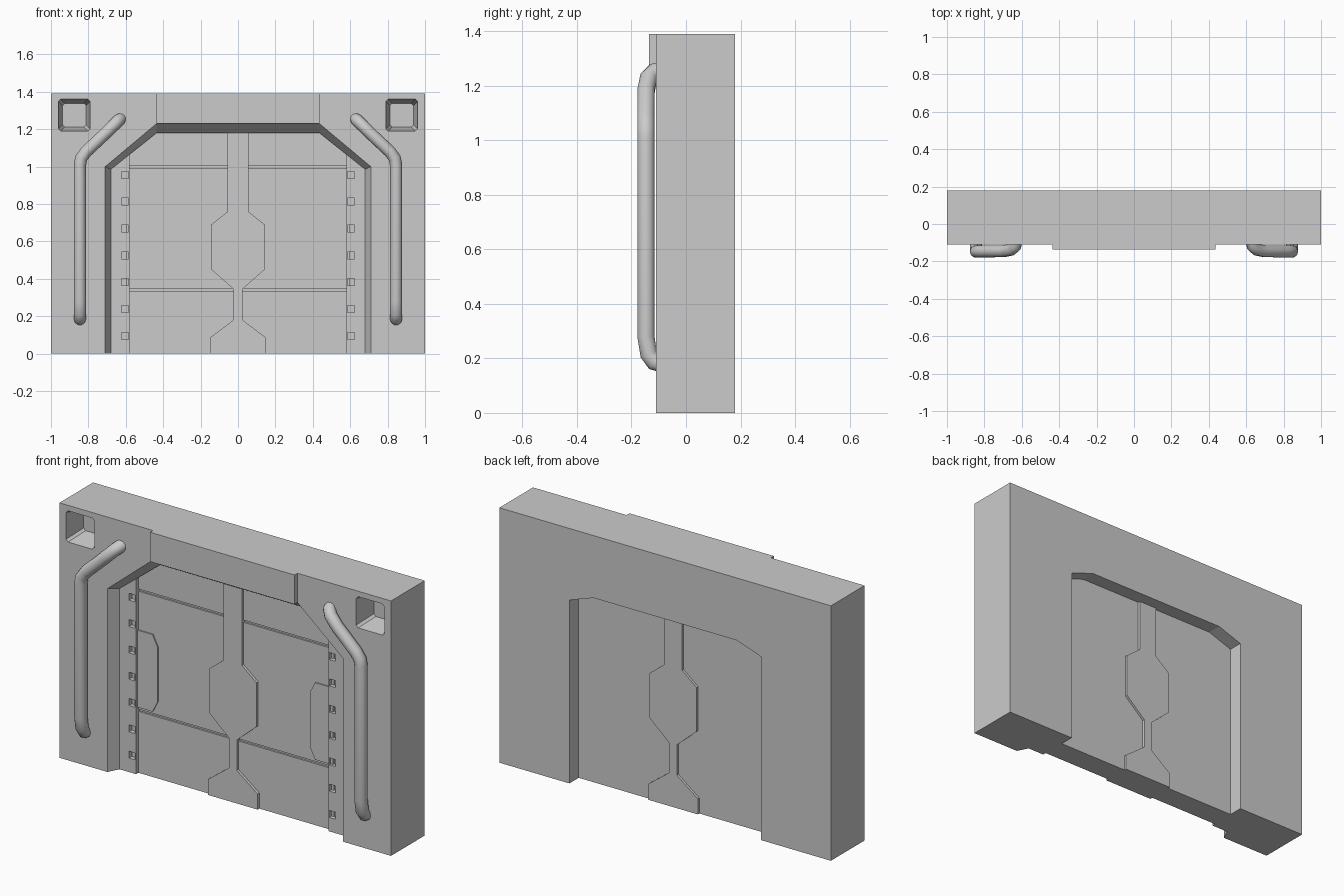
import bpy, bmesh

if "Cube" in bpy.data.objects:
    bpy.data.objects.remove(bpy.data.objects["Cube"])


def make_object(name, verts, faces):
    mesh = bpy.data.meshes.new(name)
    bm = bmesh.new()
    vs = [bm.verts.new(v) for v in verts]
    for f in faces:
        bm.faces.new([vs[i] for i in f])
    bmesh.ops.recalc_face_normals(bm, faces=bm.faces)
    bm.to_mesh(mesh)
    bm.free()
    obj = bpy.data.objects.new(name, mesh)
    bpy.context.collection.objects.link(obj)
    return obj


def loft(name, loops):
    """Join equal-length closed point loops and cap both ends."""
    n = len(loops[0])
    verts = [p for loop in loops for p in loop]
    faces = [list(range(n)), list(range((len(loops) - 1) * n, len(loops) * n))]
    for k in range(len(loops) - 1):
        for i in range(n):
            j = (i + 1) % n
            faces.append([k * n + i, k * n + j, (k + 1) * n + j, (k + 1) * n + i])
    return make_object(name, verts, faces)


def prism(name, profile, y0, y1):
    return loft(name, [[(x, y, z) for x, z in profile] for y in (y0, y1)])


def rect(x0, x1, z0, z1):
    return [(x0, z0), (x1, z0), (x1, z1), (x0, z1)]


def symmetric(half):
    return half + [(-x, z) for x, z in reversed(half)]


def cut(target, cutter):
    cutter.hide_render = True
    cutter.hide_set(True)
    mod = target.modifiers.new(cutter.name, 'BOOLEAN')
    mod.operation = 'DIFFERENCE'
    mod.solver = 'EXACT'
    mod.object = cutter


# Wall frame: cross-section swept around the gateway opening
outer = symmetric([(1, 0), (1, 1.39), (.435, 1.39)])
mouth = symmetric([(.71, 0), (.71, 1.0), (.435, 1.23)])
throat = symmetric([(.68, 0), (.68, .985), (.435, 1.18)])
rear = symmetric([(.577, 0), (.577, 1.0), (.432, 1.05)])
stations = [(outer, -.11), (mouth, -.11), (throat, -.05), (throat, .10),
            (rear, .10), (rear, .18), (outer, .18)]
frame = loft("wall_frame", [[(p[i][0], y, p[i][1]) for p, y in stations]
                            for i in range(6)])

# Raised lintel over the opening
prism("lintel", rect(-.435, .435, 1.23, 1.39), -.135, -.109)

# Door core and three front panels separated by horizontal grooves
prism("door_core", throat, -.02, .10)
prism("door_panel_low", rect(-.6, .6, 0, .335), -.03, -.019)
prism("door_panel_mid", rect(-.6, .6, .347, .99), -.03, -.019)
prism("door_panel_top", symmetric([(.66, 1.002), (.435, 1.18)]), -.03, -.019)

# Central seam piece, proud on both faces
seam = symmetric([(.15, 0), (.15, .085), (.024, .18), (.024, .345), (.143, .45),
                  (.143, .69), (.055, .76), (.055, 1.18)])
prism("door_seam", seam, -.045, .113)

for side, s in (("right", 1), ("left", -1)):
    # Door jamb with a column of square holes
    jamb = prism("jamb_" + side, [(s * x, z) for x, z in
                 [(.58, 0), (.68, 0), (.68, .985), (.58, 1.065)]], -.05, .10)
    for k in range(7):
        z = .095 + k * .1435
        cut(jamb, prism(f"jamb_hole_{side}_{k}",
                        rect(s * .604 - .019, s * .604 + .019, z - .019, z + .019),
                        -.07, -.025))

    # Side plate on the door
    prism("door_plate_" + side, [(s * x, z) for x, z in
          [(.6, .36), (.49, .36), (.46, .42), (.46, .72), (.49, .78), (.6, .78)]],
          -.037, -.029)

    # Tapered corner socket
    cx, cz = s * .875, 1.275
    loops = []
    for r, y in ((.086, -.13), (.085, -.11), (.063, .01)):
        c = .012
        pts = [(r, -r + c), (r, r - c), (r - c, r), (-r + c, r),
               (-r, r - c), (-r, -r + c), (-r + c, -r), (r - c, -r)]
        loops.append([(cx + a, y, cz + b) for a, b in pts])
    cut(frame, loft("socket_cutter_" + side, loops))

    # Bent tubular handle
    path = [(.845, -.095, .182), (.845, -.118, .187), (.845, -.137, .215),
            (.845, -.147, .28), (.845, -.147, 1.01), (.838, -.147, 1.045),
            (.812, -.147, 1.08), (.70, -.146, 1.185), (.655, -.137, 1.23),
            (.634, -.118, 1.25), (.63, -.095, 1.254)]
    curve = bpy.data.curves.new("handle_" + side, 'CURVE')
    curve.dimensions = '3D'
    curve.bevel_depth = .033
    curve.bevel_resolution = 3
    curve.use_fill_caps = True
    spline = curve.splines.new('POLY')
    spline.points.add(len(path) - 1)
    for pt, (x, y, z) in zip(spline.points, path):
        pt.co = (s * x, y, z, 1)
    spline.use_smooth = True
    handle = bpy.data.objects.new("handle_" + side, curve)
    bpy.context.collection.objects.link(handle)
